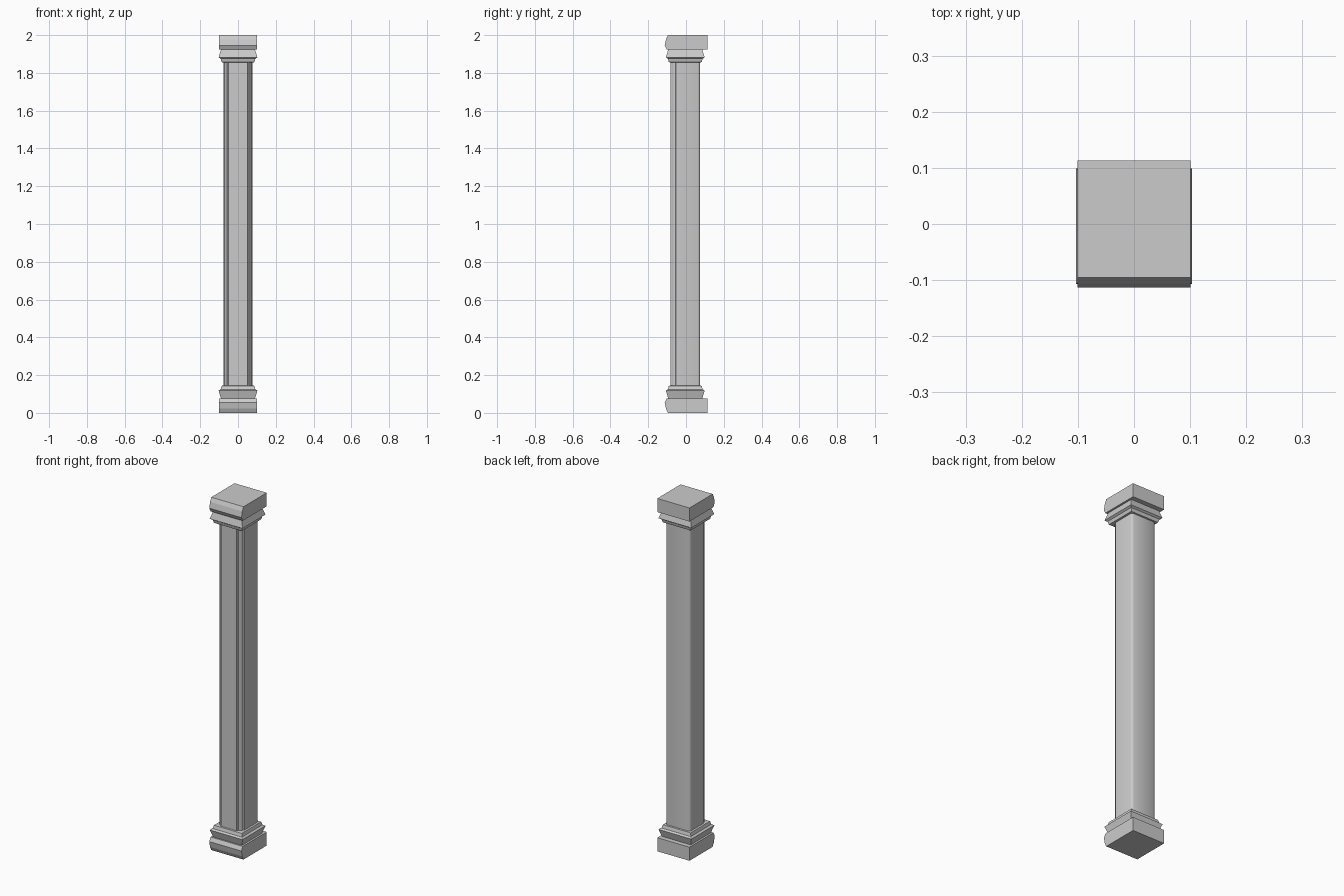
import bpy, bmesh, math

if "Cube" in bpy.data.objects:
    bpy.data.objects.remove(bpy.data.objects["Cube"])

Y0 = -0.004  # centre line of shaft and mouldings


def make(name, bm, smooth=None):
    bmesh.ops.recalc_face_normals(bm, faces=bm.faces)
    me = bpy.data.meshes.new(name)
    bm.to_mesh(me)
    bm.free()
    ob = bpy.data.objects.new(name, me)
    bpy.context.collection.objects.link(ob)
    if smooth:
        bpy.ops.object.select_all(action='DESELECT')
        ob.select_set(True)
        bpy.context.view_layer.objects.active = ob
        bpy.ops.object.shade_smooth_by_angle(angle=math.radians(smooth))
    return ob


def loft(name, rings, smooth=None):
    bm = bmesh.new()
    loops = [[bm.verts.new(p) for p in ring] for ring in rings]
    n = len(loops[0])
    for a, b in zip(loops, loops[1:]):
        for i in range(n):
            j = (i + 1) % n
            bm.faces.new((a[i], a[j], b[j], b[i]))
    bm.faces.new(loops[0])
    bm.faces.new(loops[-1])
    return make(name, bm, smooth)


def square(r, z):
    return [(-r, Y0 - r, z), (r, Y0 - r, z), (r, Y0 + r, z), (-r, Y0 + r, z)]


# End slab side profile (y, z) and square moulding profile (radius, z)
slab = [(-0.095, 0), (-0.106, 0.022), (-0.113, 0.055), (-0.102, 0.077),
        (0.113, 0.077), (0.113, 0)]
moulding = [(0.09, 0.077), (0.103, 0.118), (0.092, 0.125),
            (0.087, 0.143), (0.077, 0.145)]

# Base, and the same parts flipped for the capital
for part, flip in (("base", lambda z: z), ("capital", lambda z: 2 - z)):
    loft(part + "_slab", [[(x, y, flip(z)) for y, z in slab] for x in (-0.101, 0.101)])
    loft(part + "_moulding", [square(r, flip(z)) for r, z in moulding])

# Shaft: beaded front corners, softened back corners
half = [(0.05, -0.083), (0.053, -0.076), (0.058, -0.077), (0.066, -0.07),
        (0.071, -0.06), (0.071, -0.056), (0.077, -0.053),
        (0.077, 0.062), (0.073, 0.071), (0.064, 0.075)]
outline = half + [(-x, y) for x, y in reversed(half)]
loft("shaft", [[(x, y, z) for x, y in outline] for z in (0.13, 1.87)], 50)
